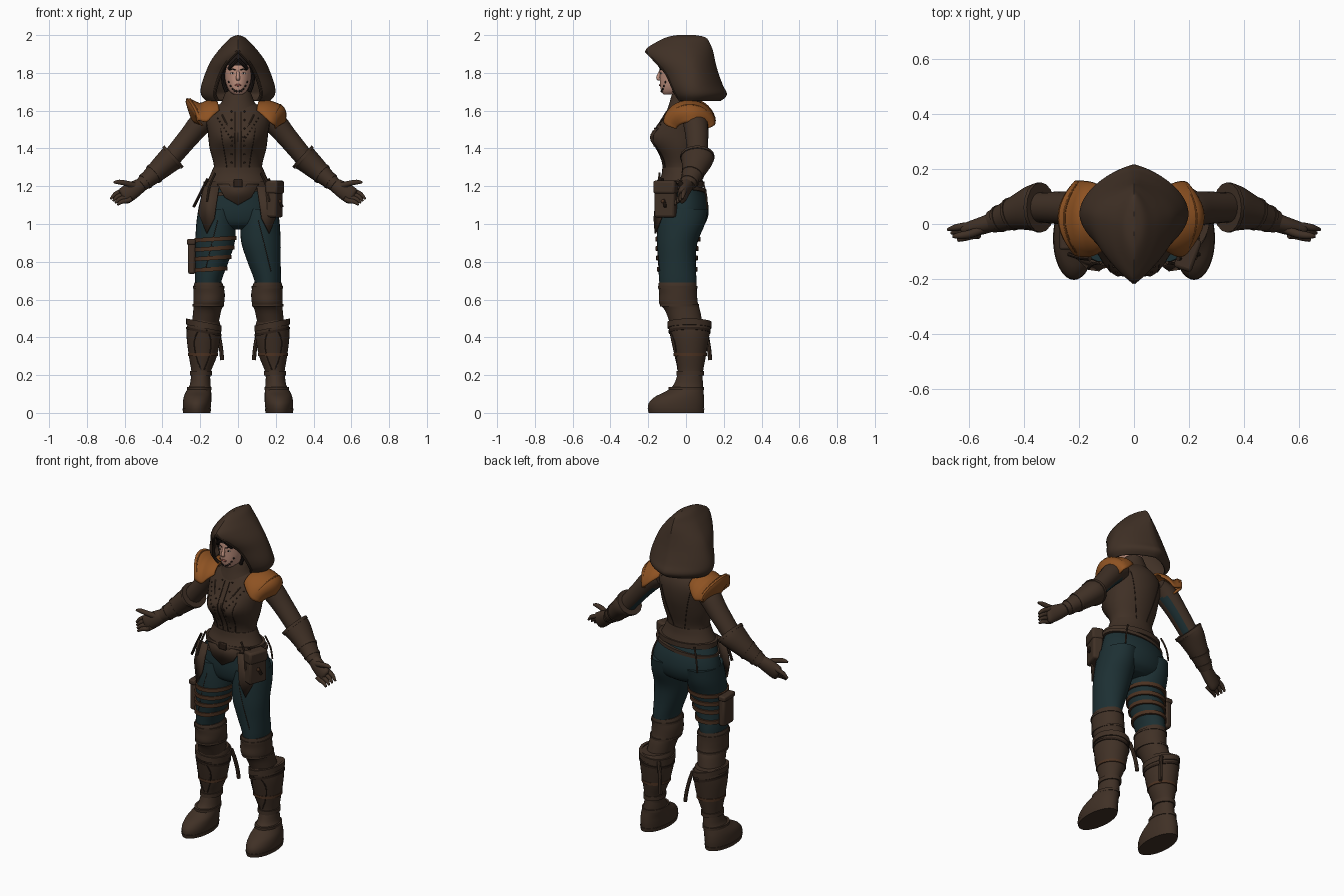
import bpy, bmesh, math
from mathutils import Vector
from mathutils.bvhtree import BVHTree

if "Cube" in bpy.data.objects:
    bpy.data.objects.remove(bpy.data.objects["Cube"])
made = []


def material(name, r, g, b):
    m = bpy.data.materials.new(name)
    m.use_nodes = True
    m.diffuse_color = (r, g, b, 1)
    node = next(n for n in m.node_tree.nodes if n.type == 'BSDF_PRINCIPLED')
    node.inputs["Base Color"].default_value = (r, g, b, 1)
    node.inputs["Roughness"].default_value = 0.8
    return m


LEATHER = material("brown leather", .051, .03, .019)
DARK = material("dark leather", .025, .014, .009)
STRAP = material("strap brown", .07, .031, .015)
TEAL = material("teal cloth", .012, .029, .033)
ORANGE = material("orange leather", .27, .085, .016)
SKIN = material("skin", .52, .28, .21)
HAIR = material("dark hair", .012, .008, .007)
WHITE = material("eye white", .6, .55, .5)
LIPS = material("lips", .3, .09, .07)


def finish(name, bm, mat):
    bmesh.ops.recalc_face_normals(bm, faces=bm.faces)
    mesh = bpy.data.meshes.new(name)
    bm.to_mesh(mesh)
    bm.free()
    mesh.materials.append(mat)
    ob = bpy.data.objects.new(name, mesh)
    bpy.context.collection.objects.link(ob)
    made.append(ob)
    return ob


def thicken(ob, t):
    mod = ob.modifiers.new("thickness", 'SOLIDIFY')
    mod.thickness, mod.offset = t, 0
    return ob


def smooth_rows(rows, n):
    """Catmull-Rom interpolation between rows of numbers."""
    out = []
    for i in range(len(rows) - 1):
        a, b, c, d = (rows[max(0, min(len(rows) - 1, i + k))] for k in (-1, 0, 1, 2))
        for j in range(n):
            t = j / n
            out.append([q + t / 2 * (r - p + t * (2*p - 5*q + 4*r - s + t * (3*(q - r) + s - p)))
                        for p, q, r, s in zip(a, b, c, d)])
    return out + [list(rows[-1])]


def skin(name, rings, mat, wrap=True, cap=True):
    bm = bmesh.new()
    vs = [[bm.verts.new(p) for p in ring] for ring in rings]
    n = len(vs[0])
    for a, b in zip(vs, vs[1:]):
        for j in range(n if wrap else n - 1):
            k = (j + 1) % n
            bm.faces.new((a[j], a[k], b[k], b[j]))
    if cap:
        bm.faces.new(vs[0])
        bm.faces.new(vs[-1])
    bmesh.ops.remove_doubles(bm, verts=bm.verts, dist=.0001)
    return finish(name, bm, mat)


def stack(name, rows, mat, s=1, n=4, cap=True, tilt=0):
    """Level rings given as height, centre x, half width, front y, back y."""
    rings = []
    for z, cx, w, yf, yb in smooth_rows(rows, n):
        angles = [math.tau * k / 32 for k in range(32)]
        rings.append([(s * (cx + w * math.cos(a)), (yf + yb) / 2 + (yb - yf) / 2 * math.sin(a),
                       z + tilt * w * math.cos(a)) for a in angles])
    return skin(name, rings, mat, cap=cap)


def limb(name, pts, mat, s=1, n=4, sides=16):
    """Tube through x, y, z with depth radius and cross radius."""
    rows = smooth_rows(pts, n)
    co = [Vector((s * r[0], r[1], r[2])) for r in rows]
    whole = (co[-1] - co[0]).normalized()
    ref = Vector((0, 0, 1)) if abs(whole.y) > .8 else Vector((0, 1, 0))
    rings = []
    for i, r in enumerate(rows):
        t = (co[min(i + 1, len(co) - 1)] - co[max(i - 1, 0)]).normalized()
        a = (ref - t * ref.dot(t)).normalized()
        b = t.cross(a)
        rings.append([co[i] + a * r[3] * math.cos(q) + b * r[4] * math.sin(q)
                      for q in (math.tau * k / sides for k in range(sides))])
    return skin(name, rings, mat)


def cord(name, pts, r, mat, s=1):
    return limb(name, [(*p, r, r) for p in pts], mat, s, 3, 8)


def band(name, rows, z, h, grow, mat, s=1, tilt=0):
    """Strap that hugs a stack at the given height."""
    a, b = next((p, q) for p, q in zip(rows, rows[1:]) if p[0] <= z <= q[0])
    t = (z - a[0]) / (b[0] - a[0])
    _, cx, w, yf, yb = [p + t * (q - p) for p, q in zip(a, b)]
    prof = [(z - h, -.01), (z - h, grow), (z + h, grow), (z + h, -.01)]
    return stack(name, [(k, cx, w + g, yf - g, yb + g) for k, g in prof], mat, s, 1, False, tilt)


def plate(name, pts, mat, s=1, t=.009):
    bm = bmesh.new()
    bm.faces.new([bm.verts.new((s * x, y, z)) for x, y, z in pts])
    return thicken(finish(name, bm, mat), t)


def ball(name, loc, size, mat):
    bm = bmesh.new()
    bmesh.ops.create_uvsphere(bm, u_segments=16, v_segments=10, radius=1)
    for v in bm.verts:
        v.co = Vector(loc) + Vector(c * k for c, k in zip(v.co, size))
    return finish(name, bm, mat)


def box(name, loc, size, mat, turn=0, bevel=.012):
    bm = bmesh.new()
    bmesh.ops.create_cube(bm, size=1)
    for v in bm.verts:
        v.co = Vector(c * k for c, k in zip(v.co, size))
    ob = finish(name, bm, mat)
    ob.location, ob.rotation_euler.z = loc, turn
    mod = ob.modifiers.new("round", 'BEVEL')
    mod.width, mod.segments = bevel, 2
    return ob


def tree(ob):
    return BVHTree.FromPolygons([v.co for v in ob.data.vertices],
                                [tuple(p.vertices) for p in ob.data.polygons])


def on(surface, x, z, side=-1):
    hit = surface.ray_cast(Vector((x, side, z)), Vector((0, -side, 0)))[0]
    return tuple(hit) if hit else (x, side * .12, z)


# Vest with shaped chest
torso = stack("vest", [(1.25, 0, .14, -.12, .07), (1.31, 0, .128, -.122, .07),
                       (1.4, 0, .15, -.14, .095), (1.48, 0, .16, -.147, .115),
                       (1.55, 0, .168, -.128, .12), (1.6, 0, .145, -.102, .11),
                       (1.64, 0, .09, -.08, .085), (1.66, 0, .06, -.07, .06)], LEATHER)
for v in torso.data.vertices:
    if v.co.y < -.02:
        v.co.y -= .054 * math.exp(-((abs(v.co.x) - .065) ** 2 + (v.co.z - 1.455) ** 2) / .0045)
chest = tree(torso)
stack("vest_skirt", [(1.215, 0, .17, -.148, .094), (1.26, 0, .147, -.13, .078),
                     (1.3, 0, .13, -.125, .072)], LEATHER)
stack("collar", [(1.59, 0, .125, -.105, .1), (1.64, 0, .09, -.088, .078),
                 (1.685, 0, .072, -.075, .06), (1.72, 0, .054, -.06, .05)], LEATHER)

# Vest seams, lapels and studs
heights = [1.28 + .045 * i for i in range(8)]
for s in (-1, 1):
    side = "left" if s > 0 else "right"
    cord(side + "_front_seam", [on(chest, s * .016, z) for z in heights], .003, DARK)
    cord(side + "_back_seam", [on(chest, s * (.03 + .25 * (z - 1.28)), z, 1) for z in heights], .002, DARK)
    cord(side + "_chest_seam", [on(chest, s * (.075 + .02 * math.sin(9 * z)), z) for z in heights[:6]], .002, DARK)
    cord(side + "_lapel", [on(chest, s * x, z) for x, z in ((.02, 1.46), (.06, 1.53), (.085, 1.58))], .004, LEATHER)
    for i, z in enumerate(heights):
        ball(f"{side}_stud_{i}", on(chest, s * .034, z), (.005, .004, .005), DARK)
        ball(f"{side}_lapel_stud_{i}", on(chest, s * (.03 + .011 * i), 1.44 + .017 * i), (.004, .004, .004), DARK)

# Trousers
hips = [(.97, 0, .1, -.08, .06), (1.0, 0, .19, -.125, .1), (1.06, 0, .211, -.14, .12),
        (1.13, 0, .198, -.137, .112), (1.2, 0, .172, -.13, .085), (1.26, 0, .14, -.12, .07)]
thigh = [(.64, .156, .066, -.135, .05), (.7, .157, .07, -.142, .055), (.8, .138, .088, -.148, .052),
         (.9, .122, .104, -.154, .06), (1.0, .116, .105, -.15, .1), (1.08, .11, .1, -.138, .116)]
knee = [(.46, .176, .07, -.08, .09), (.54, .163, .074, -.11, .075), (.58, .155, .081, -.142, .063),
        (.63, .153, .083, -.142, .058), (.67, .156, .079, -.146, .057), (.69, .157, .073, -.144, .055)]
shaft = [(.17, .197, .05, -.045, .085), (.22, .195, .052, -.043, .09), (.3, .186, .074, -.06, .105),
         (.4, .182, .09, -.082, .122), (.46, .181, .088, -.092, .13), (.49, .18, .08, -.088, .12)]
foot = [(.015, .218, .072, -.2, .093), (.05, .217, .075, -.198, .096), (.085, .214, .073, -.165, .095),
        (.115, .208, .066, -.105, .092), (.15, .2, .055, -.065, .09), (.2, .198, .05, -.046, .087)]
stack("hips", hips, TEAL)
band("belt", hips, 1.21, .015, .016, LEATHER)
band("lower_belt", hips, 1.17, .01, .012, LEATHER, tilt=.12)
box("buckle", (0, -.148, 1.215), (.05, .014, .04), DARK, bevel=.005)
plate("front_flap", [(-.11, -.135, 1.21), (.11, -.135, 1.21), (.07, -.146, 1.14),
                     (0, -.152, 1.1), (-.07, -.146, 1.14)], LEATHER)

for s in (-1, 1):
    side = "left_" if s > 0 else "right_"
    # Legs and boots
    leg = tree(stack(side + "thigh", thigh, TEAL, s))
    cord(side + "trouser_seam", [on(leg, s * (.1 + .25 * (1.05 - z)), z) for z in (1.02, .95, .85, .75)], .002, DARK)
    stack(side + "knee_guard", knee, LEATHER, s)
    for z in (.57, .665):
        band(side + "knee_band", knee, z, .006, .004, LEATHER, s)
    boot = tree(stack(side + "boot_shaft", shaft, LEATHER, s))
    for z, h, g, m, t in ((.465, .016, .007, LEATHER, .2), (.43, .007, .005, DARK, .2),
                          (.31, .008, .004, STRAP, 0), (.21, .012, .007, LEATHER, 0)):
        band(side + "boot_strap", shaft, z, h, g, m, s, t)
    for k in (-1, 1):
        cord(side + "shin_seam", [on(boot, s * (.187 + k * w), z) for w, z in
                                  ((.008, .23), (.035, .3), (.045, .38), (.02, .44))], .003, DARK)
    cord(side + "boot_tassel", [(.115, .1, .46), (.1, .112, .4), (.09, .122, .34), (.084, .128, .28)], .011, LEATHER, s)
    stack(side + "boot", foot, LEATHER, s)
    stack(side + "sole", [(0, .218, .072, -.198, .094), (.022, .218, .076, -.203, .097)], LEATHER, s, 1)
    band(side + "ankle_strap", foot, .13, .008, .004, LEATHER, s)

    # Hanging hip leather
    plate(side + "hip_flap", [(.1, -.15, 1.2), (.18, -.125, 1.2), (.21, -.12, 1.06),
                              (.165, -.162, .95), (.125, -.168, 1.03)], LEATHER, s)
    cord(side + "dagger", [(.16, -.125, 1.24), (.195, -.122, 1.17), (.235, -.11, 1.09)], .008, DARK, s)
    cord(side + "belt_lace", [(.12, -.14, 1.27), (.15, -.145, 1.2), (.165, -.16, 1.12)], .006, LEATHER, s)
    cord(side + "back_lace", [(.12, .09, 1.22), (.145, .107, 1.15), (.155, .112, 1.08)], .005, LEATHER, s)

    # Arms with cloth on the rear underside
    arm = limb(side + "upper_arm", [(.13, .045, 1.57, .06, .05), (.19, .05, 1.54, .066, .062),
                                    (.26, .058, 1.46, .06, .055), (.36, .06, 1.34, .054, .05)], LEATHER, s)
    arm.data.materials.append(TEAL)
    for p in arm.data.polygons:
        if p.normal.z < -.5 and p.normal.y > .1 and p.center.z < 1.5:
            p.material_index = 1
    limb(side + "gauntlet", [(.345, .06, 1.353, .088, .072), (.365, .058, 1.337, .085, .067),
                             (.42, .043, 1.287, .065, .057), (.47, .025, 1.243, .051, .046),
                             (.515, .008, 1.205, .041, .036)], LEATHER, s)
    limb(side + "gauntlet_rim", [(.338, .06, 1.36, .091, .076), (.35, .06, 1.349, .091, .075)], LEATHER, s, 1)
    for x, y, z, r in ((.44, .037, 1.269, .06), (.485, .02, 1.23, .049)):
        limb(side + "gauntlet_strap", [(x, y, z, r + .002, r - .003),
                                       (x + .01, y - .004, z - .008, r - .001, r - .005)], LEATHER, s, 1)

    # Hands
    limb(side + "palm", [(.5, .012, 1.215, .034, .034), (.55, -.006, 1.183, .032, .044),
                         (.6, -.02, 1.15, .026, .046), (.614, -.024, 1.142, .014, .034)], LEATHER, s)
    limb(side + "thumb", [(.54, -.015, 1.2, .016, .018), (.59, -.035, 1.215, .015, .015),
                          (.63, -.042, 1.222, .013, .013), (.658, -.044, 1.22, .006, .006)], LEATHER, s, 4, 10)
    for i in range(4):
        bx, by, bz = .615 - .011 * i, -.008 - .011 * i, 1.175 - .017 * i
        tx, ty, tz = .674 - .012 * i, -.02 - .013 * i, 1.132 - .01 * i
        limb(f"{side}finger_{i}", [(bx - .02, by, bz + .012, .013, .013), (bx, by, bz, .0135, .0135),
                                   ((bx + tx) / 2 + .005, (by + ty) / 2, (bz + tz) / 2 + .005, .012, .012),
                                   (tx, ty, tz, .006, .006)], LEATHER, s, 3, 10)

    # Shoulder guards wrapping round the arm, the right one with a raised lip
    arches = [(.11, 1.648, 1.6, -.08, .11), (.16, 1.65, 1.57, -.105, .14), (.205, 1.636, 1.54, -.115, .15)]
    arches += ([(.235, 1.62, 1.525, -.105, .148), (.25, 1.59, 1.515, -.085, .135), (.248, 1.54, 1.505, -.05, .11)]
               if s > 0 else
               [(.27, 1.662, 1.55, -.11, .152), (.258, 1.6, 1.535, -.09, .14), (.235, 1.54, 1.52, -.05, .11)])
    rings = []
    for x, top, low, yf, yb in smooth_rows(arches, 3):
        rings.append([(s * (x - .3 * (x - .08) * math.cos(a) ** 2),
                       (yf + yb) / 2 - (yb - yf) / 2 * math.cos(a), low + (top - low) * math.sin(a) ** 1.2)
                      for a in (math.pi * k / 16 for k in range(17))])
    thicken(skin(side + "shoulder_guard", rings, ORANGE, False, False), .011)
    cord(side + "shoulder_trim", [(x, y, z + .004) for x, y, z in rings[8][1:-1]], .004, ORANGE)

# Pouch on the left hip
box("pouch", (.193, -.107, 1.13), (.06, .115, .19), LEATHER, -.35)
box("pouch_lid", (.195, -.108, 1.195), (.068, .122, .07), LEATHER, -.35)
ball("pouch_button", (.222, -.122, 1.12), (.008, .01, .01), STRAP)

# Straps and holster on the right thigh
for i, z in enumerate((.92, .87, .82, .76)):
    band(f"thigh_strap_{i}", thigh, z, .011, .009, STRAP, -1, -.06)
box("holster", (-.245, -.04, .825), (.04, .1, .18), LEATHER)
box("holster_top", (-.248, -.04, .905), (.046, .106, .03), LEATHER, 0, .008)

# Head and face
head = stack("head", [(1.685, 0, .022, -.118, -.05), (1.7, 0, .042, -.13, 0), (1.73, 0, .059, -.137, .03),
                      (1.78, 0, .072, -.139, .055), (1.84, 0, .074, -.139, .06), (1.89, 0, .058, -.115, .05),
                      (1.92, 0, .02, -.06, .02)], SKIN)
face = tree(head)
limb("nose", [(0, -.134, 1.815, .006, .006), (0, -.144, 1.785, .01, .009), (0, -.148, 1.77, .009, .011),
              (0, -.134, 1.762, .004, .008)], SKIN)
ball("mouth", on(face, 0, 1.735), (.018, .005, .006), LIPS)
stack("hair", [(1.84, 0, .078, -.142, .065), (1.875, 0, .071, -.136, .06), (1.905, 0, .048, -.1, .05),
               (1.93, 0, .015, -.05, .02)], HAIR)
for s in (-1, 1):
    side = "left_" if s > 0 else "right_"
    ball(side + "eye", on(face, s * .029, 1.798), (.012, .004, .005), WHITE)
    ball(side + "iris", on(face, s * .029, 1.798), (.005, .006, .005), HAIR)
    cord(side + "brow", [on(face, s * x, z) for x, z in ((.012, 1.815), (.03, 1.82), (.046, 1.814))], .003, HAIR)
    cord(side + "side_lock", [(.06, -.11, 1.86), (.076, -.08, 1.81), (.077, -.06, 1.75), (.06, -.06, 1.7)], .011, HAIR, s)
    cord(side + "fringe", [(.003, -.142, 1.872), (.025, -.144, 1.848), (.05, -.128, 1.822)], .009, HAIR, s)
    for i in range(5):
        ball(f"{side}mask_stitch_{i}", on(face, s * (.008 + .01 * i), 1.703 + .003 * i * i), (.006, .005, .006), HAIR)

# Hood: rows of height, half width, middle y, opening half width, front y, back y
hood_rows = [(1.655, .165, .04, .11, -.03, .18), (1.685, .19, .04, .122, -.05, .212),
             (1.73, .19, .035, .115, -.072, .192), (1.8, .167, .03, .09, -.105, .166),
             (1.86, .14, .02, .055, -.158, .15), (1.915, .1, .01, 0, -.21, .138),
             (1.955, .064, 0, 0, -.16, .122), (1.984, .033, 0, 0, -.1, .1), (1.996, 0, 0, 0, -.04, .04)]
rings = []
for z, w, ym, xo, yf, yb in smooth_rows(hood_rows, 4):
    half = []
    for k in range(25):
        a = math.pi * k / 24
        u, v = math.sin(a), math.cos(a)
        v = .7 * v + .3 * math.copysign(1 - u, v)
        near = max(xo, 0) if k <= 12 else 0
        half.append((near + (w - near) * u, ym + (yf - ym if k <= 12 else ym - yb) * v, z))
    rings.append(half + [(-x, y, h) for x, y, h in half[-2::-1]])
thicken(skin("hood", rings, LEATHER, False, False), .01)
for s in (-1, 1):
    cord("hood_edge", [r[0] for r in rings[:21:4]], .009, LEATHER, s)

# Smooth shading with sharp creases
bpy.ops.object.select_all(action='DESELECT')
for ob in made:
    ob.select_set(True)
bpy.context.view_layer.objects.active = made[0]
bpy.ops.object.shade_smooth_by_angle(angle=math.radians(40))
